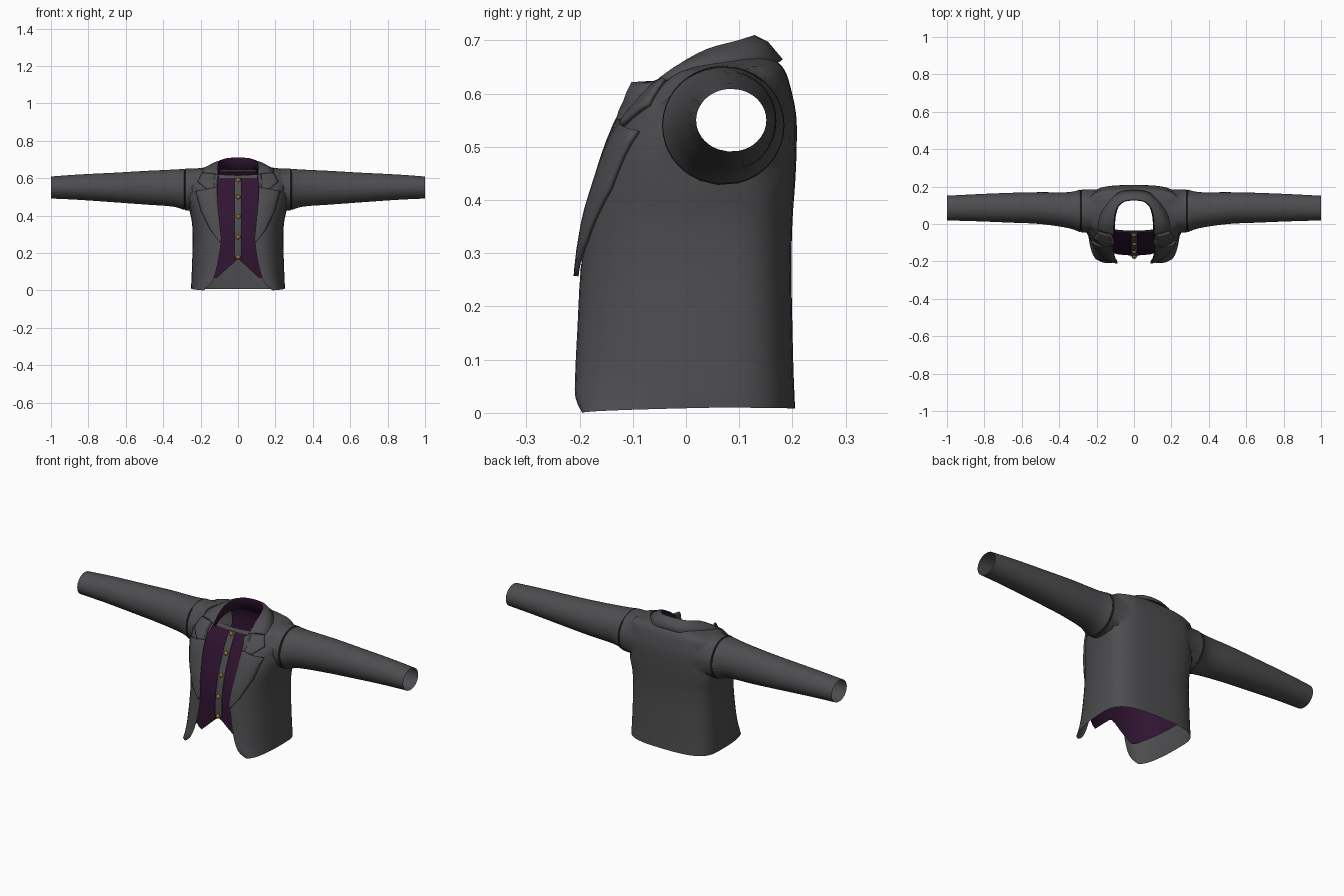
import bpy, bmesh
from math import sin, cos, pi, atan2, hypot
from mathutils import Vector
from mathutils.bvhtree import BVHTree

if "Cube" in bpy.data.objects:
    bpy.data.objects.remove(bpy.data.objects["Cube"])


def material(name, color):
    m = bpy.data.materials.new(name)
    m.use_nodes = True
    m.diffuse_color = (*color, 1)
    m.node_tree.nodes["Principled BSDF"].inputs["Base Color"].default_value = (*color, 1)
    return m


GREY = material("charcoal cloth", (0.075, 0.073, 0.078))
PURPLE = material("purple cloth", (0.03, 0.007, 0.032))
SEAM = material("dark seam", (0.018, 0.018, 0.02))
GOLD = material("gold", (0.32, 0.16, 0.03))


def smooth_rows(keys, steps):
    """Catmull-Rom interpolation of equal-length tuples."""
    out = []
    for i in range(len(keys) - 1):
        p0, p1, p2, p3 = (Vector(keys[min(max(i + d, 0), len(keys) - 1)]) for d in (-1, 0, 1, 2))
        for s in range(steps):
            t = s / steps
            out.append(0.5 * (2 * p1 + (p2 - p0) * t + (2 * p0 - 5 * p1 + 4 * p2 - p3) * t * t
                              + (3 * p1 - p0 - 3 * p2 + p3) * t ** 3))
    return out + [Vector(keys[-1])]


def grid(rows):
    bm = bmesh.new()
    vs = [[bm.verts.new(p) for p in r] for r in rows]
    for a, b in zip(vs, vs[1:]):
        for j in range(len(a) - 1):
            bm.faces.new((a[j], a[j + 1], b[j + 1], b[j]))
    return bm


def finish(bm, name, mats, thickness=0, mirror=True):
    bmesh.ops.recalc_face_normals(bm, faces=bm.faces)
    me = bpy.data.meshes.new(name)
    bm.to_mesh(me)
    bm.free()
    for m in mats:
        me.materials.append(m)
    ob = bpy.data.objects.new(name, me)
    bpy.context.collection.objects.link(ob)
    if mirror:
        mod = ob.modifiers.new("Mirror", 'MIRROR')
        mod.use_clip = True
    if thickness:
        mod = ob.modifiers.new("Solidify", 'SOLIDIFY')
        mod.thickness = thickness
        mod.offset = 0
    bpy.ops.object.select_all(action='DESELECT')
    ob.select_set(True)
    bpy.context.view_layer.objects.active = ob
    bpy.ops.object.shade_smooth_by_angle(angle=0.75)
    return ob


YC = 0.06  # side line of the torso


def section(row, pf, n=12):
    """Half outline from the front edge round the side to the centre back."""
    w, xo, yf, yb, zf, zs, zb = row
    pts = []
    for i in range(n):
        t = i / n * pi / 2
        pts.append((xo + (w - xo) * sin(t) ** pf, YC - (YC - yf) * cos(t) ** pf, zf + (zs - zf) * i / n))
    for i in range(n + 1):
        t = i / n * pi / 2
        x = 0 if i == n else w * cos(t) ** 0.65
        pts.append((x, YC + (yb - YC) * sin(t) ** 0.65, zs + (zb - zs) * i / n))
    return pts


def armhole(bm, cy, cz, ry, rz):
    """Cut an elliptical armhole and return its rim edges."""
    before = {e for e in bm.edges if e.is_boundary}
    gone = []
    for f in bm.faces:
        c = f.calc_center_median()
        if c.x > (0.235 if c.z > 0.638 else 0.17) and hypot((c.y - cy) / ry, (c.z - cz) / rz) < 1.03:
            gone.append(f)
    bmesh.ops.delete(bm, geom=gone, context='FACES')
    rim = [e for e in bm.edges if e.is_boundary and e not in before]
    for v in {v for e in rim for v in e.verts}:
        a = atan2((v.co.z - cz) / rz, (v.co.y - cy) / ry)
        v.co.y, v.co.z = cy + ry * cos(a), cz + rz * sin(a)
    return rim


# Jacket body: half width, opening x, front y, back y, front z, side z, back z
body_keys = [
    (.25, .185, -.195, .205, 0, .01, .008), (.25, .15, -.208, .204, .03, .035, .03),
    (.248, .125, -.208, .202, .08, .08, .08), (.245, .105, -.204, .2, .16, .16, .16),
    (.242, .09, -.198, .198, .27, .27, .27), (.246, .10, -.185, .2, .36, .36, .36),
    (.26, .11, -.165, .205, .43, .43, .43), (.272, .115, -.14, .208, .5, .5, .5),
    (.275, .115, -.105, .207, .56, .56, .56), (.268, .112, -.065, .197, .605, .61, .61),
    (.25, .11, -.035, .185, .63, .645, .645), (.17, .108, -.01, .165, .645, .658, .665),
    (.11, .1, 0, .145, .66, .672, .672)]
bm = grid([section(r, 0.9) for r in smooth_rows(body_keys, 3)])
body_tree = BVHTree.FromBMesh(bm)

# Sleeves grow out of the armhole rim: x, centre y, centre z, radius y, radius z
ring = (.07, .54, .115, .112)
rim = armhole(bm, *ring)
seam = [(.28, *ring), (.284, .07, .54, .110, .107), (.289, .07, .54, .114, .110)]
arm = smooth_rows([seam[-1], (.35, .074, .547, .096, .099), (.5, .085, .549, .085, .09),
                   (.65, .087, .55, .08, .08), (.85, .087, .552, .072, .068), (1, .085, .55, .066, .059)], 3)
old = ring
for k, (x, cy, cz, ry, rz) in enumerate(seam + [tuple(a) for a in arm[1:]]):
    new = bmesh.ops.extrude_edge_only(bm, edges=rim)["geom"]
    for v in (g for g in new if isinstance(g, bmesh.types.BMVert)):
        a = atan2((v.co.z - old[1]) / old[3], (v.co.y - old[0]) / old[2])
        v.co = (x, cy + ry * cos(a), cz + rz * sin(a))
    for f in (g for g in new if isinstance(g, bmesh.types.BMFace)):
        f.material_index = int(k in (1, 2))
    rim = [g for g in new if isinstance(g, bmesh.types.BMEdge) and g.is_boundary]
    old = (cy, cz, ry, rz)
finish(bm, "jacket", [GREY, SEAM])

# Waistcoat, with pointed front hem and a grey neck band
vest_keys = [
    (.236, 0, -.168, .19, .17, .13, .2), (.23, 0, -.165, .185, .28, .27, .28),
    (.234, 0, -.145, .187, .38, .38, .38), (.25, 0, -.115, .192, .46, .46, .46),
    (.26, 0, -.085, .195, .53, .53, .53), (.255, 0, -.05, .187, .59, .6, .6),
    (.2, 0, -.035, .165, .615, .635, .635)]
rows = [section(r, 0.75) for r in smooth_rows(vest_keys, 4)]
rows[0] = [(x, y, .17 - .11 * x / .12 if x < .12 else .06 + (x - .12) * .6) if y < YC else (x, y, z)
           for x, y, z in rows[0]]
bm = grid(rows)
vest_tree = BVHTree.FromBMesh(bm)
for f in bm.faces:
    c = f.calc_center_median()
    f.material_index = int(c.z > 0.602 and c.y < 0)
armhole(bm, *ring)
finish(bm, "waistcoat", [PURPLE, GREY])


def on_surface(tree, x, z, lift):
    hit = tree.ray_cast(Vector((x, -1, z)), Vector((0, 1, 0)))[0]
    if hit is None or hit.y > YC:
        hit = tree.find_nearest(Vector((x, -0.15, z)))[0]
    return Vector((x, hit.y - lift, z))


def flap(name, tree, pairs, lift, mat, thickness, nx=6, nz=5):
    """Cloth layer laid on a surface, from pairs of inner and outer (x, z) points."""
    rows = []
    for k, (a, b) in enumerate(zip(pairs, pairs[1:])):
        for s in range(nz + (k == len(pairs) - 2)):
            p, q = (Vector(a[i]).lerp(Vector(b[i]), s / nz) for i in (0, 1))
            rows.append([on_surface(tree, *p.lerp(q, j / nx), lift) for j in range(nx + 1)])
    return finish(grid(rows), name, [mat], thickness)


# Lapels and the front ends of the collar, with a notch between them
notch = ((.113, .55), (.165, .54))
flap("lapels", body_tree, [((.088, .262), (.096, .257)), ((.094, .33), (.145, .32)), ((.103, .42), (.195, .42)),
                           ((.11, .5), (.225, .53)), notch], .008, GREY, .009)
flap("collar_fronts", body_tree, [notch, ((.113, .575), (.215, .58)), ((.108, .62), (.19, .627))],
     .008, GREY, .009)

# Collar: stand, crease and fall, from centre back to front
stand = [(0, .128, .645), (.05, .122, .645), (.085, .092, .645), (.1, .04, .64), (.104, -.01, .625), (.106, -.05, .6)]
crease = [(0, .13, .708), (.05, .124, .706), (.088, .095, .697), (.106, .04, .682), (.11, -.015, .652),
          (.108, -.06, .615)]
fall = [(0, .18, .663), (.07, .172, .66), (.13, .132, .657), (.17, .07, .655), (.19, .01, .648), (.192, -.035, .626)]
s, c, f = (smooth_rows(k, 3) for k in (stand, crease, fall))
bulge = [a.lerp(b, 0.45) + Vector((0, 0, .008)) for a, b in zip(c, f)]
bm = grid([s, c, bulge, f])
for face in bm.faces:
    p = face.calc_center_median()
    face.material_index = int(all(v.index < len(s) * 2 for v in face.verts)) if p is None else 0
bm.verts.index_update()
for face in bm.faces:
    face.material_index = int(all(v.index < 2 * len(s) for v in face.verts))
finish(bm, "collar", [GREY, PURPLE], .005)

# Button placket and buttons
flap("placket", vest_tree, [((0, .172), (.019, .158)), ((0, .4), (.019, .4)), ((0, .6), (.019, .6))],
     .004, GREY, .005, nx=2, nz=8)
for z in (.178, .285, .395, .5, .59):
    bm = bmesh.new()
    bmesh.ops.create_uvsphere(bm, u_segments=12, v_segments=8, radius=.012)
    bmesh.ops.scale(bm, vec=(1, .7, 1), verts=bm.verts)
    bmesh.ops.translate(bm, vec=on_surface(vest_tree, .001, z, .01), verts=bm.verts)
    finish(bm, "waistcoat_button", [GOLD], mirror=False)
